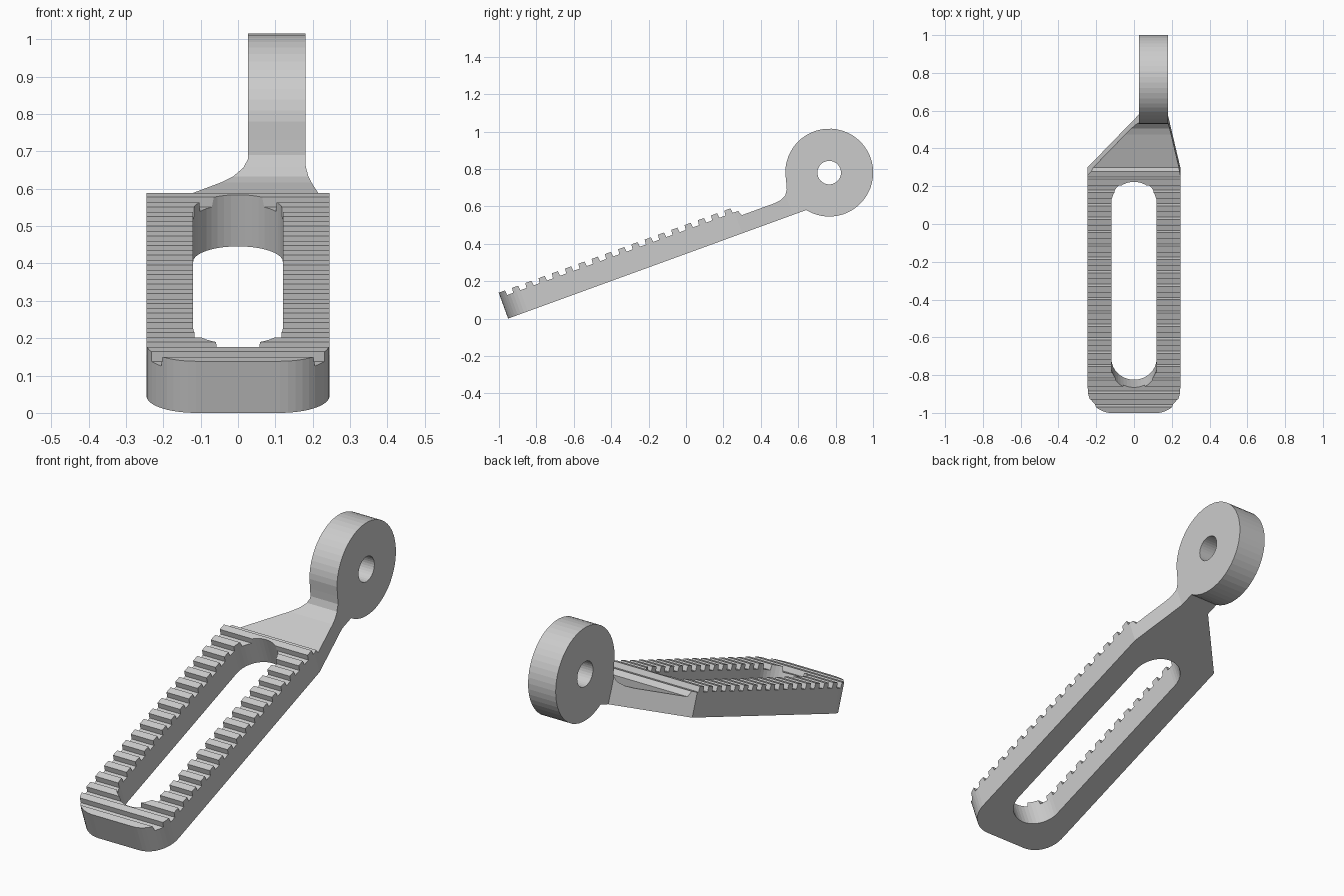
import bpy, bmesh, math
from mathutils import Matrix, Vector

if "Cube" in bpy.data.objects:
    bpy.data.objects.remove(bpy.data.objects["Cube"])

TILT = math.radians(20)
# Local frame: x = width, y = along the arm, z = plate normal; tilted into place at the end
RING_U, RING_V, RING_R = 1.88, 0.146, 0.235


def prism(name, pts, to3d, lo, hi):
    """Extrude a 2D outline between lo and hi along the remaining axis."""
    bm = bmesh.new()
    a = [bm.verts.new(to3d(p, q, lo)) for p, q in pts]
    b = [bm.verts.new(to3d(p, q, hi)) for p, q in pts]
    bm.faces.new(a)
    bm.faces.new(b[::-1])
    n = len(pts)
    for i in range(n):
        j = (i + 1) % n
        bm.faces.new((a[i], b[i], b[j], a[j]))
    bmesh.ops.recalc_face_normals(bm, faces=bm.faces)
    me = bpy.data.meshes.new(name)
    bm.to_mesh(me)
    bm.free()
    ob = bpy.data.objects.new(name, me)
    bpy.context.collection.objects.link(ob)
    return ob


def arc(cx, cy, r, a0, a1, n):
    return [(cx + r * math.cos(math.radians(a0 + (a1 - a0) * i / n)),
             cy + r * math.sin(math.radians(a0 + (a1 - a0) * i / n))) for i in range(n + 1)]


def side(p, q, d):
    return (d, p, q)


def plan(p, q, d):
    return (p, q, d)


def boolean(ob, cutter, op):
    m = ob.modifiers.new(op, 'BOOLEAN')
    m.operation, m.solver, m.object = op, 'EXACT', cutter
    bpy.context.view_layer.objects.active = ob
    bpy.ops.object.modifier_apply(modifier=m.name)
    bpy.data.objects.remove(cutter)


# Side profile: underside, pivot ring, fillet, thin neck, then the tooth rack
start = math.degrees(math.atan2(-RING_V, -math.sqrt(RING_R**2 - RING_V**2)))
profile = [(-0.05, 0)]
profile += arc(RING_U, RING_V, RING_R, start, 160, 42)
profile += [(1.647, 0.178), (1.636, 0.139), (1.616, 0.11), (1.586, 0.096), (1.55, 0.092)]
profile += [(1.363, 0.092), (1.352, 0.12)]
pitch, base, tip = 0.0755, 0.12, 0.147
for k in range(17, -1, -1):
    u = k * pitch
    profile += [(u + 0.038, base), (u + 0.035, tip)]
    profile += [(u, tip), (u - 0.003, base)] if k else [(-0.05, tip)]
arm = prism("toothed_arm", profile, side, -0.3, 0.3)

# Plan outline: rounded front corners, tapering to the offset ring
W, R = 0.245, 0.132
outline = arc(-W + R, R, R, 180, 270, 10) + arc(W - R, R, R, 270, 360, 10)
outline += [(W, 1.332), (0.181, 1.62), (0.181, 2.3), (0.027, 2.3), (0.027, 1.63), (-W, 1.332)]
boolean(arm, prism("outline_cutter", outline, plan, -0.4, 0.6), 'INTERSECT')

# Long slot and pivot hole
s = 0.12
slot = arc(0, 0.135 + s, s, 180, 360, 20) + arc(0, 1.303 - s, s, 0, 180, 20)
boolean(arm, prism("slot_cutter", slot, plan, -0.2, 0.4), 'DIFFERENCE')
hole = arc(RING_U, RING_V, 0.063, 0, 360, 32)[:-1]
boolean(arm, prism("hole_cutter", hole, side, -0.4, 0.4), 'DIFFERENCE')

# Tilt into place
arm.data.transform(Matrix.Translation(Vector((0, -0.951, 0))) @ Matrix.Rotation(TILT, 4, 'X'))
